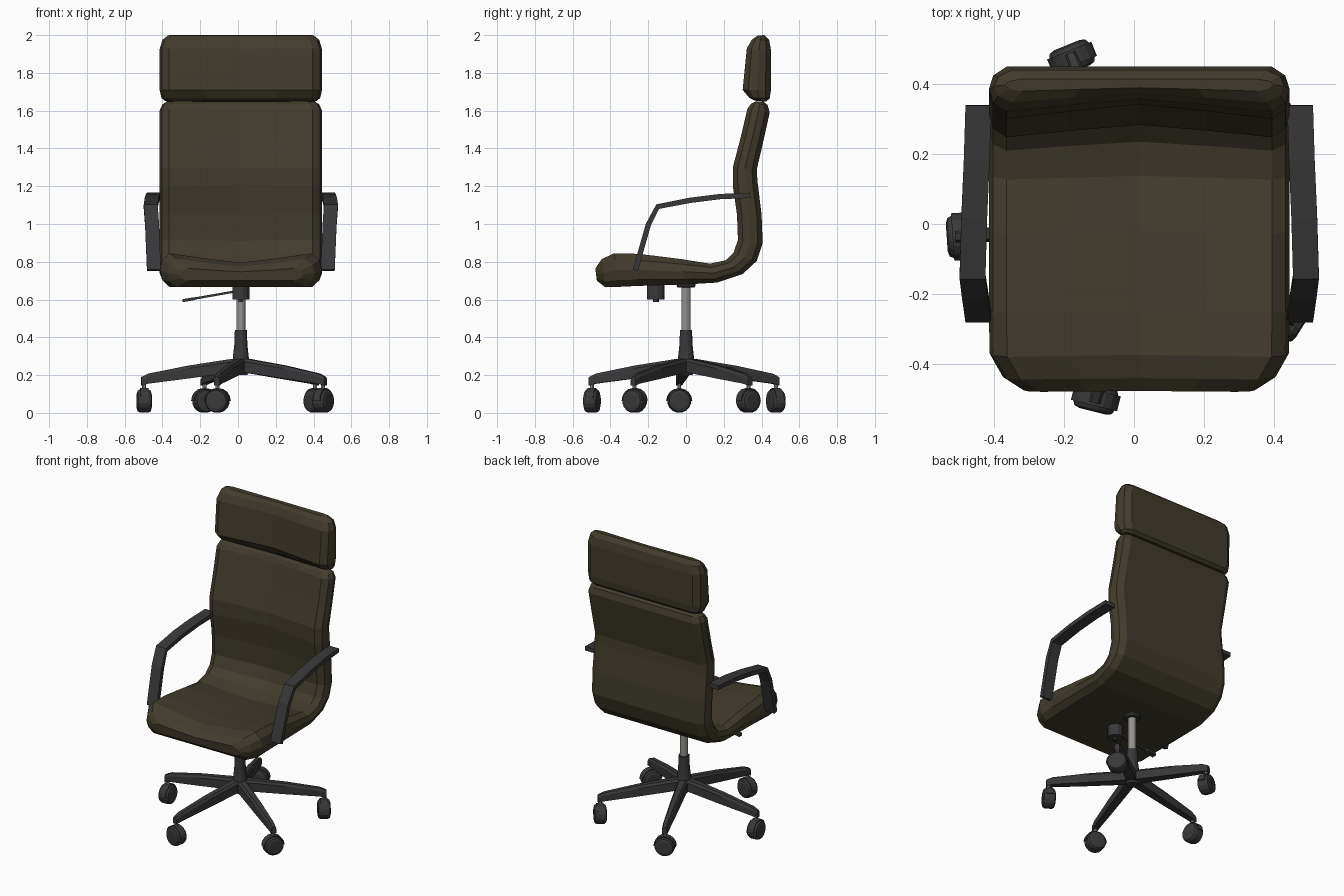
import bpy, bmesh, math
from mathutils import Matrix, Vector

if "Cube" in bpy.data.objects:
    bpy.data.objects.remove(bpy.data.objects["Cube"])

CX = 0.015  # the chair's own centre line


def material(name, rgb):
    m = bpy.data.materials.new(name)
    m.diffuse_color = (*rgb, 1)
    m.use_nodes = True
    m.node_tree.nodes["Principled BSDF"].inputs["Base Color"].default_value = m.diffuse_color
    return m


LEATHER = material("brown_leather", (0.054, 0.045, 0.025))
DARK = material("dark_plastic", (0.04, 0.04, 0.042))
METAL = material("metal", (0.30, 0.29, 0.27))


def loft(name, rings, mat, matrix=Matrix()):
    """Skin a list of equal-length closed rings and cap both ends."""
    bm = bmesh.new()
    rows = [[bm.verts.new(matrix @ Vector(p)) for p in r] for r in rings]
    n = len(rows[0])
    for a, b in zip(rows, rows[1:]):
        for i in range(n):
            bm.faces.new((a[i], a[(i + 1) % n], b[(i + 1) % n], b[i]))
    bm.faces.new(rows[0])
    bm.faces.new(rows[-1])
    bmesh.ops.recalc_face_normals(bm, faces=bm.faces)
    me = bpy.data.meshes.new(name)
    bm.to_mesh(me)
    bm.free()
    me.materials.append(mat)
    ob = bpy.data.objects.new(name, me)
    bpy.context.collection.objects.link(ob)
    return ob


def lathe(name, profile, mat, matrix=Matrix(), n=12):
    """Revolve (radius, height) pairs about z."""
    ang = [2 * math.pi * (i + 0.5) / n for i in range(n)]
    return loft(name, [[(r * math.cos(a), r * math.sin(a), z) for a in ang]
                       for r, z in profile], mat, matrix)


def cushion(name, stations):
    """Padded strip: stations are (outer y, outer z, inner y, inner z, half width)."""
    rings = []
    for oy, oz, iy, iz, w in stations:
        half = [(w - 0.05, 0), (w - 0.012, 0.2), (w, 0.5), (w - 0.012, 0.8),
                (w - 0.05, 1), (w * 0.45, 0.85)]
        section = half + [(0, 0.72)] + [(-x, t) for x, t in reversed(half)]
        rings.append([(CX + x, oy + (iy - oy) * t, oz + (iz - oz) * t)
                      for x, t in section])
    return loft(name, rings, LEATHER)


# Seat and backrest: one continuous padded shell
cushion("seat_and_back", [
    (-.472, .700, -.480, .765, .33),
    (-.430, .667, -.445, .815, .39),
    (-.360, .667, -.380, .845, .428),
    (-.260, .672, -.250, .842, .43),
    (.000, .680, -.030, .815, .43),
    (.165, .690, .127, .790, .43),
    (.300, .735, .210, .808, .43),
    (.375, .805, .250, .845, .43),
    (.406, .900, .275, .915, .43),
    (.400, 1.05, .270, 1.05, .43),
    (.378, 1.23, .248, 1.20, .43),
    (.375, 1.29, .248, 1.30, .43),
    (.410, 1.44, .290, 1.46, .43),
    (.443, 1.59, .325, 1.61, .43),
    (.432, 1.63, .345, 1.637, .415),
    (.410, 1.648, .370, 1.65, .39)])

# Headrest pillow
cushion("headrest", [
    (.425, 1.648, .365, 1.653, .40),
    (.443, 1.665, .335, 1.668, .42),
    (.450, 1.71, .300, 1.71, .43),
    (.450, 1.92, .322, 1.93, .43),
    (.440, 1.975, .348, 1.975, .415),
    (.415, 2.0, .380, 1.998, .385)])

# Armrests: flat bar swept along a bent path (x, y, z)
PATH = [(.460, -.268, .755), (.470, -.200, .995), (.477, -.150, 1.092),
        (.472, .020, 1.125), (.465, .180, 1.145), (.460, .340, 1.152)]
for side, label in ((-1, "left"), (1, "right")):
    rings = []
    for i, (x, y, z) in enumerate(PATH):
        a, b = PATH[max(i - 1, 0)], PATH[min(i + 1, len(PATH) - 1)]
        d = Vector((0, b[1] - a[1], b[2] - a[2])).normalized()
        ny, nz = -d.z * 0.014, d.y * 0.014
        rings.append([(CX + side * (x + s * 0.037), y + k * ny, z + k * nz)
                      for s, k in ((-1, -1), (1, -1), (1, 1), (-1, 1))])
    loft(label + "_armrest", rings, DARK)

# Central column and tilt mechanism
BASE = Matrix.Translation((CX, 0, 0))
lathe("column_sleeve", [(.036, .20), (.044, .22), (.044, .29), (.036, .36),
                        (.033, .44)], DARK, BASE)
lathe("gas_lift", [(.025, .43), (.025, .68)], METAL, BASE)
lathe("column_collar", [(.045, .664), (.052, .672), (.052, .70)], DARK, BASE)
lathe("tilt_housing", [(.047, .60), (.047, .69)], DARK,
      Matrix.Translation((CX, -.16, 0)))
lathe("tilt_knob", [(.012, .588), (.012, .61)], DARK,
      Matrix.Translation((CX, -.16, 0)))

# Height lever with a flattened grip
lever = [(-.02, .642, .006, .006), (-.22, .607, .006, .006),
         (-.24, .603, .016, .008), (-.295, .594, .016, .008)]
loft("height_lever", [[(x, -.16 + s * wy, z + k * hz)
                       for s, k in ((-1, -1), (1, -1), (1, 1), (-1, 1))]
                      for x, z, wy, hz in lever], DARK)

# Five-star base: legs with casters whose axles point outwards
LEG = [(.00, .215, .290, .032), (.06, .212, .284, .030), (.28, .182, .250, .025),
       (.49, .155, .208, .019), (.528, .145, .190, .016)]
WHEEL = [(.040, -.039), (.056, -.034), (.062, -.022), (.062, .022),
         (.056, .034), (.040, .039)]
AXLE = Matrix.Rotation(math.pi / 2, 4, 'Y')
for i in range(5):
    spin = BASE @ Matrix.Rotation(math.radians(40 + 72 * i), 4, 'Z')
    n = str(i + 1)
    loft("base_leg_" + n,
         [[(r, -w, lo), (r, w, lo), (r, w, hi - .015), (r, w * .6, hi),
           (r, -w * .6, hi), (r, -w, hi - .015)] for r, lo, hi, w in LEG],
         DARK, spin)
    hub = spin @ Matrix.Translation((.513, 0, 0))
    lathe("caster_stem_" + n, [(.011, .11), (.011, .17)], METAL, hub, 8)
    lathe("caster_wheel_" + n, WHEEL, DARK,
          hub @ Matrix.Translation((0, 0, .063)) @ AXLE, 16)
    # Hood: half ring over the wheel
    arc = [math.pi * k / 8 for k in range(9)]
    loft("caster_hood_" + n,
         [[(x, r * math.cos(a), .063 + r * math.sin(a))
           for x, r in ((-.022, .055), (.022, .055), (.022, .068), (-.022, .068))]
          for a in arc], DARK, hub)
